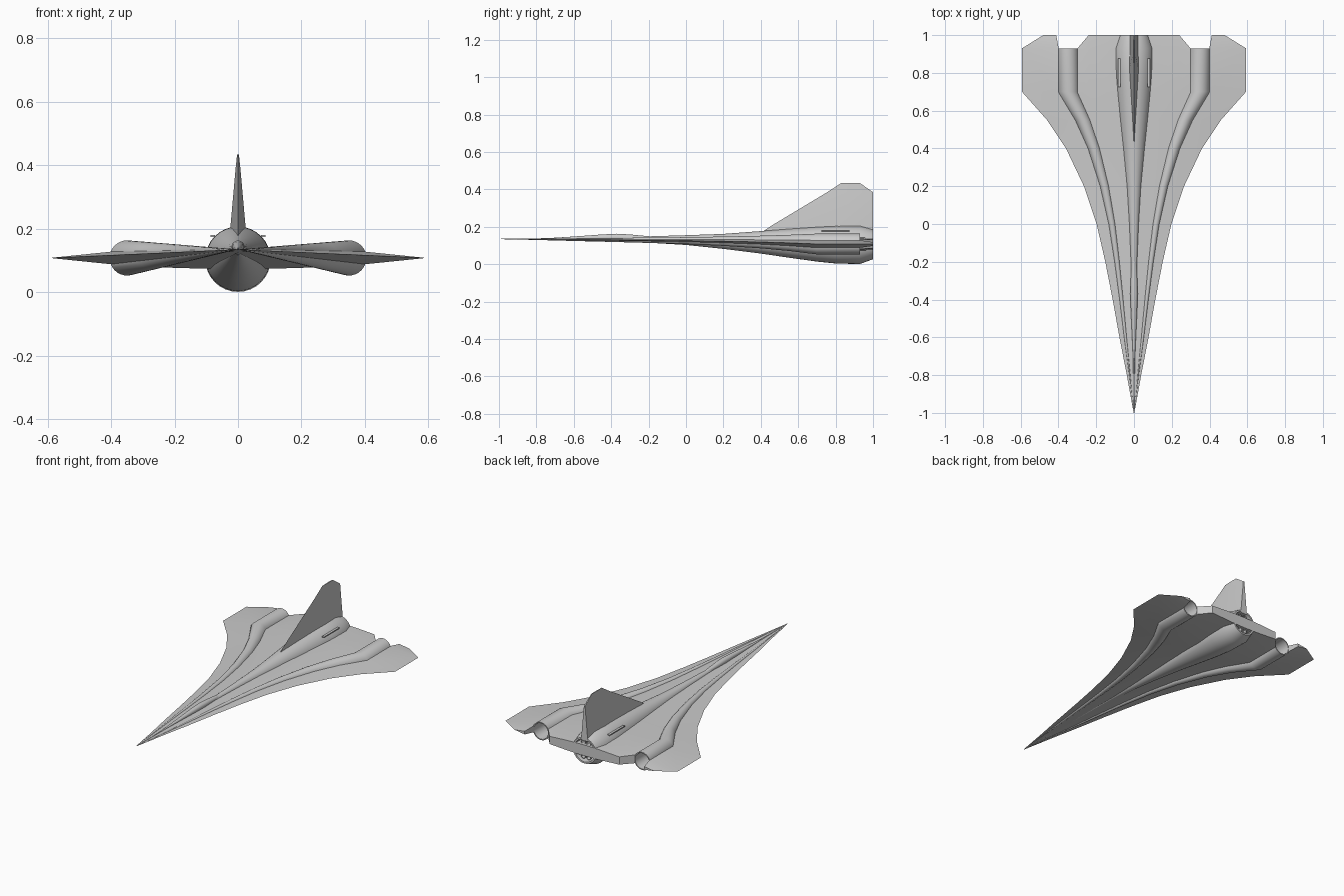
import bpy, bmesh, math
from mathutils import Vector

if "Cube" in bpy.data.objects:
    bpy.data.objects.remove(bpy.data.objects["Cube"])

SEG = 32
# Planform stations: y, half width of the wing
STATIONS = [(-1, .002), (-.8, .038), (-.6, .077), (-.4, .113), (-.2, .152), (0, .198),
            (.2, .265), (.4, .36), (.55, .46), (.7, .593), (.93, .593)]


def mid_z(w):
    return .135 - .027 * w / .593


def finish(name, bm, mirror=False, angle=28):
    bmesh.ops.remove_doubles(bm, verts=bm.verts, dist=1e-5)
    bmesh.ops.recalc_face_normals(bm, faces=bm.faces)
    me = bpy.data.meshes.new(name)
    bm.to_mesh(me)
    bm.free()
    me.shade_smooth()
    me.set_sharp_from_angle(angle=math.radians(angle))
    ob = bpy.data.objects.new(name, me)
    bpy.context.collection.objects.link(ob)
    if mirror:
        ob.modifiers.new("mirror", 'MIRROR')
    return ob


def loft(name, rings, mirror=False, seg=SEG):
    """Skin circles given as (x, y, z, radius) and close both ends."""
    bm = bmesh.new()
    loops = []
    for x, y, z, r in rings:
        loops.append([bm.verts.new((x + r * math.cos(a), y, z + r * math.sin(a)))
                      for a in (2 * math.pi * i / seg for i in range(seg))])
    for a, b in zip(loops, loops[1:]):
        for i in range(seg):
            j = (i + 1) % seg
            bm.faces.new((a[i], a[j], b[j], b[i]))
    bm.faces.new(loops[0])
    bm.faces.new(loops[-1])
    return finish(name, bm, mirror)


# Wing: lens-like section scaled along the curved leading edge, notched at the nacelles
COLS = [(0, .036), (.168, .034), (.4, .030), (.504, .026), (.672, .020), (1, 0)]
rows = []
for y, w in STATIONS:
    k = w / .593
    rows.append([(u * w, y, mid_z(w), t * k) for u, t in COLS])
zc = mid_z(.593)
rows.append([(0, 1, zc, .034), (.1, 1, zc, .032), (.24, 1, zc, .024),
             (.299, .9301, zc, .026), (.412, 1, zc, .010), (.48, 1, zc, 0)])
bm = bmesh.new()
top = [[bm.verts.new((x, y, z + t)) for x, y, z, t in r] for r in rows]
bot = [[bm.verts.new((x, y, z - t)) for x, y, z, t in r] for r in rows]
n = len(rows)
for i in range(n - 1):
    for c in range(5):
        if c == 3 and i >= n - 3:
            continue
        for g in (top, bot):
            bm.faces.new((g[i][c], g[i][c + 1], g[i + 1][c + 1], g[i + 1][c]))
# trailing edge and notch walls
walls = [((n - 1, c), (n - 1, c + 1)) for c in (0, 1, 2, 4)]
walls += [((i, c), (i + 1, c)) for i in (n - 3, n - 2) for c in (3, 4)]
for (i, a), (j, b) in walls:
    bm.faces.new((top[i][a], top[j][b], bot[j][b], bot[i][a]))
finish("wing", bm, mirror=True, angle=20)

# Fuselage: widening spindle with a hollow tail
loft("fuselage", [(0, -1, .135, .001), (0, -.6, .134, .007), (0, -.2, .132, .017),
                  (0, 0, .129, .026), (0, .2, .122, .040), (0, .4, .117, .060),
                  (0, .55, .112, .077), (0, .7, .107, .093), (0, .8, .105, .101),
                  (0, .93, .104, .103), (0, 1, .107, .080), (0, 1, .107, .070),
                  (0, .92, .107, .066)])

# Canopy: slim teardrop near the nose
loft("canopy", [(0, -.78, .135, .002), (0, -.6, .138, .010), (0, -.45, .142, .017),
                (0, -.37, .143, .020), (0, -.3, .141, .018), (0, -.15, .135, .010)])

# Side nacelles: horns following the wing sweep, ending in open tubes
horn = [(.589 * w, y, mid_z(w), .0935 * w) for y, w in STATIONS]
x, _, z, _ = horn[-1]
horn += [(x, .93, z, .049), (x, .72, z, .046)]
loft("side_nacelle", horn, mirror=True)

# Tail nozzles: a hub and a ring of small open cups inside the tail
def cup(name, x, z, r, y0, y1):
    loft(name, [(x, y0, z, r * .7), (x, y1, z, r), (x, y1, z, r * .8), (x, y0 + .02, z, r * .5)], seg=16)


cup("centre_nozzle", 0, .107, .024, .91, .985)
for i in range(8):
    a = math.pi * (i + .5) / 4
    cup("ring_nozzle", .047 * math.cos(a), .107 + .047 * math.sin(a), .016, .91, .985)

# Tail fin: wedge section, thick at the base and thin at the tip
bm = bmesh.new()
levels = [[(.40, 0, .168), (.80, .024, .168), (1, .020, .168)],
          [(.455, 0, .205), (.82, .024, .205), (1, .020, .205)],
          [(.755, 0, .385), (.89, .008, .385), (1, .004, .385)],
          [(.83, 0, .434), (.88, .003, .434), (.93, .002, .434)]]
loops = []
for lv in levels:
    (y0, _, z), (y1, t1, _), (y2, t2, _) = lv
    loops.append([bm.verts.new(p) for p in
                  ((0, y0, z), (t1, y1, z), (t2, y2, z), (-t2, y2, z), (-t1, y1, z))])
for a, b in zip(loops, loops[1:]):
    for i in range(5):
        j = (i + 1) % 5
        bm.faces.new((a[i], a[j], b[j], b[i]))
bm.faces.new(loops[0])
bm.faces.new(loops[-1])
finish("tail_fin", bm, angle=8)

# Slim strips on the shoulders of the fuselage
bm = bmesh.new()
bmesh.ops.create_cube(bm, size=1)
for v in bm.verts:
    v.co = Vector((.079 + v.co.x * .014, .80 + v.co.y * .15, .177 + v.co.z * .006))
finish("shoulder_strip", bm, mirror=True)
